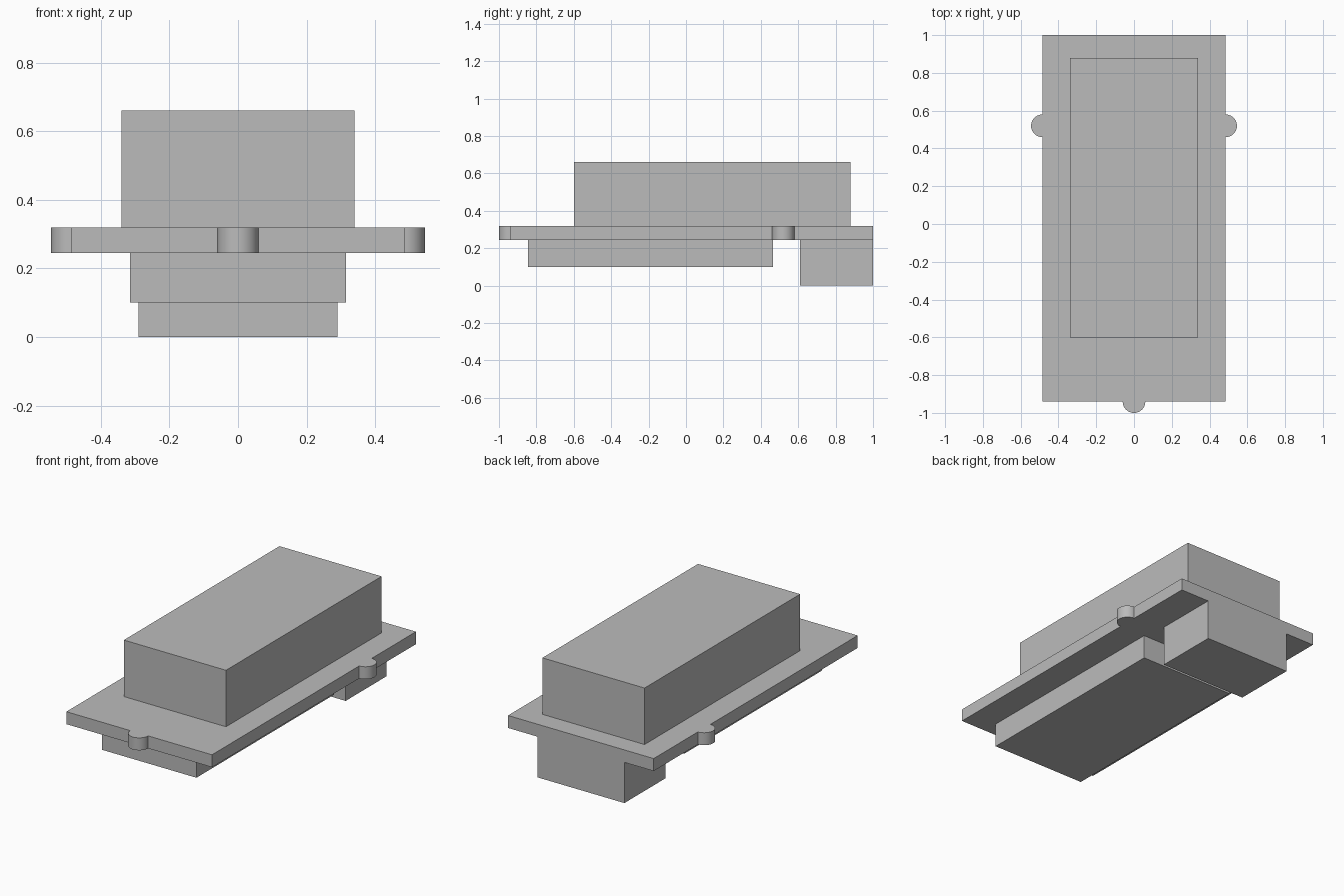
import bpy, bmesh
from math import pi, sin, cos, radians

cube = bpy.data.objects.get("Cube")
if cube:
    bpy.data.objects.remove(cube, do_unlink=True)

GREY = (0.5, 0.5, 0.5, 1)
grey = bpy.data.materials.new("plain grey")
grey.use_nodes = True
grey.diffuse_color = GREY
grey.node_tree.nodes["Principled BSDF"].inputs["Base Color"].default_value = GREY


def prism(name, outline, bottom, top):
    """Extrude a counter-clockwise outline from bottom to top."""
    bm = bmesh.new()
    face = bm.faces.new([bm.verts.new((x, y, bottom)) for x, y in outline])
    ext = bmesh.ops.extrude_face_region(bm, geom=[face], use_keep_orig=True)
    for v in ext["geom"]:
        if isinstance(v, bmesh.types.BMVert):
            v.co.z = top
    bmesh.ops.recalc_face_normals(bm, faces=bm.faces)
    mesh = bpy.data.meshes.new(name)
    bm.to_mesh(mesh)
    bm.free()
    mesh.materials.append(grey)
    obj = bpy.data.objects.new(name, mesh)
    bpy.context.collection.objects.link(obj)
    return obj


def box(name, half_width, front, back, bottom, top):
    w = half_width
    return prism(name, [(-w, front), (w, front), (w, back), (-w, back)], bottom, top)


def tab(x, y, facing, radius=0.06, steps=20):
    """Half-round outline bulging towards the facing angle."""
    angles = [facing - pi / 2 + pi * i / steps for i in range(steps + 1)]
    return [(x + radius * cos(a), y + radius * sin(a)) for a in angles]


# Flange plate with a half-round tab on the front and on each side
W, FRONT, BACK, TAB_Y = 0.485, -0.94, 1.0, 0.52
outline = [(-W, FRONT), *tab(0, FRONT, -pi / 2), (W, FRONT),
           *tab(W, TAB_Y, 0), (W, BACK), (-W, BACK), *tab(-W, TAB_Y, pi)]
plate = prism("flange_plate", outline, 0.245, 0.32)

# Upper housing and the two blocks below the plate
box("upper_housing", 0.34, -0.6, 0.88, 0.32, 0.66)
box("lower_housing", 0.315, -0.845, 0.465, 0.1, 0.245)
box("rear_block", 0.29, 0.61, BACK, 0, 0.245)

# Smooth the tabs only
bpy.ops.object.select_all(action='DESELECT')
plate.select_set(True)
bpy.context.view_layer.objects.active = plate
bpy.ops.object.shade_smooth_by_angle(angle=radians(30))
